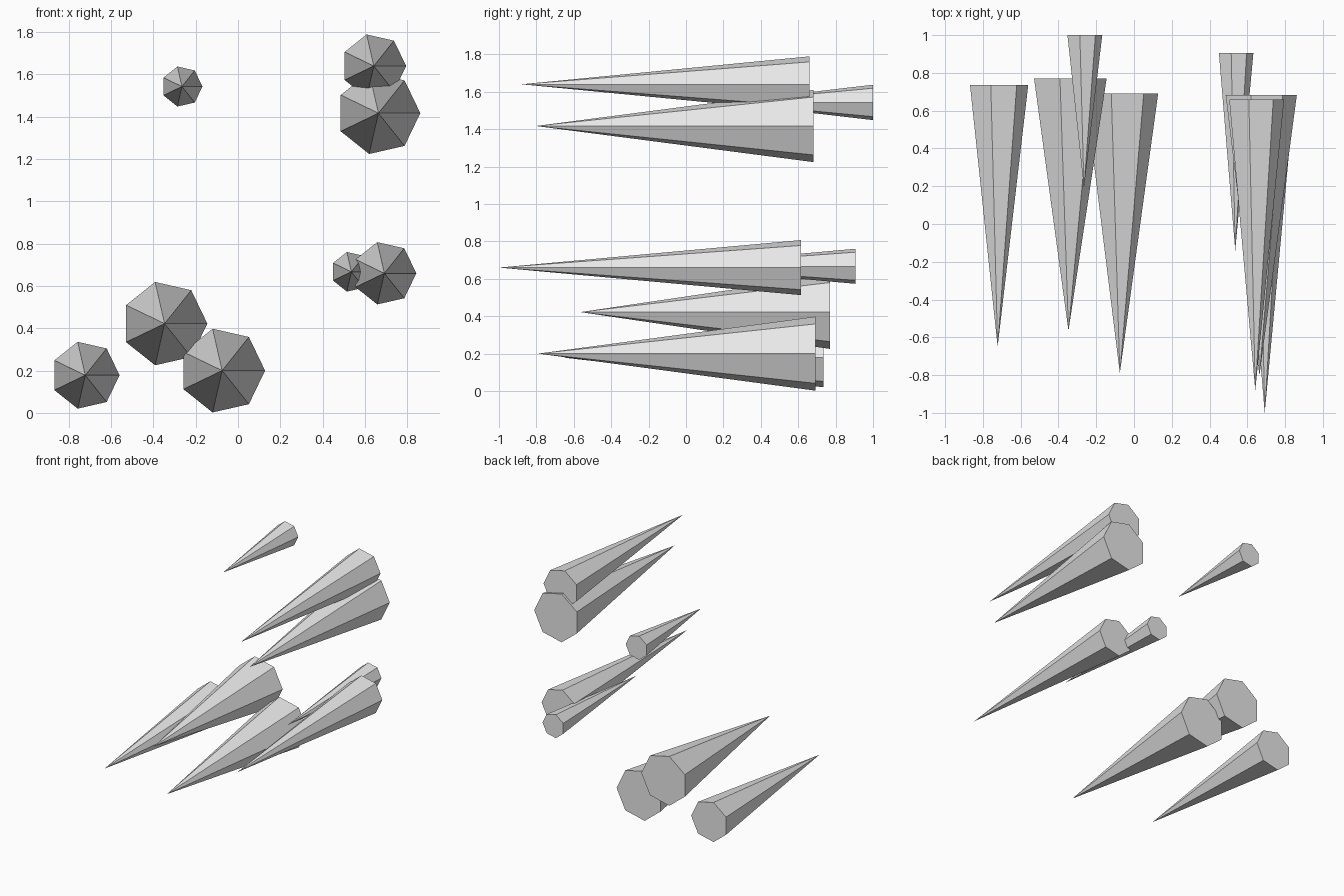
import bpy
from math import pi
from mathutils import Matrix

cube = bpy.data.objects.get("Cube")
if cube:
    bpy.data.objects.remove(cube, do_unlink=True)

# One plain grey for every spike
grey = bpy.data.materials.new("light grey")
grey.use_nodes = True
colour = (0.8, 0.8, 0.8, 1)
grey.diffuse_color = colour
grey.node_tree.nodes["Principled BSDF"].inputs["Base Color"].default_value = colour


def spike(name, x, z, radius, tip, base):
    """Seven-sided cone pointing to -y, with one corner towards +x."""
    bpy.ops.mesh.primitive_cone_add(vertices=7, radius1=radius, radius2=0,
                                    depth=base - tip)
    obj = bpy.context.object
    obj.name = name
    # Turn a corner to +x, then lay the cone down with its tip forward
    obj.data.transform(Matrix.Rotation(pi / 2, 4, "X") @ Matrix.Rotation(-pi / 2, 4, "Z"))
    obj.location = (x, (tip + base) / 2, z)
    obj.data.materials.append(grey)


# Name, x, z, radius, tip y, base y
spikes = [
    ("low_right_spike", -0.722, 0.178, 0.162, -0.65, 0.735),
    ("low_back_spike", -0.347, 0.422, 0.202, -0.565, 0.77),
    ("low_middle_spike", -0.075, 0.2, 0.203, -0.79, 0.692),
    ("small_high_spike", -0.265, 1.543, 0.097, 0.19, 1.0),
    ("small_left_spike", 0.536, 0.667, 0.096, -0.14, 0.905),
    ("long_left_spike", 0.692, 0.66, 0.151, -1.0, 0.615),
    ("top_left_spike", 0.642, 1.64, 0.153, -0.88, 0.66),
    ("wide_left_spike", 0.664, 1.417, 0.198, -0.803, 0.682),
]
for row in spikes:
    spike(*row)
